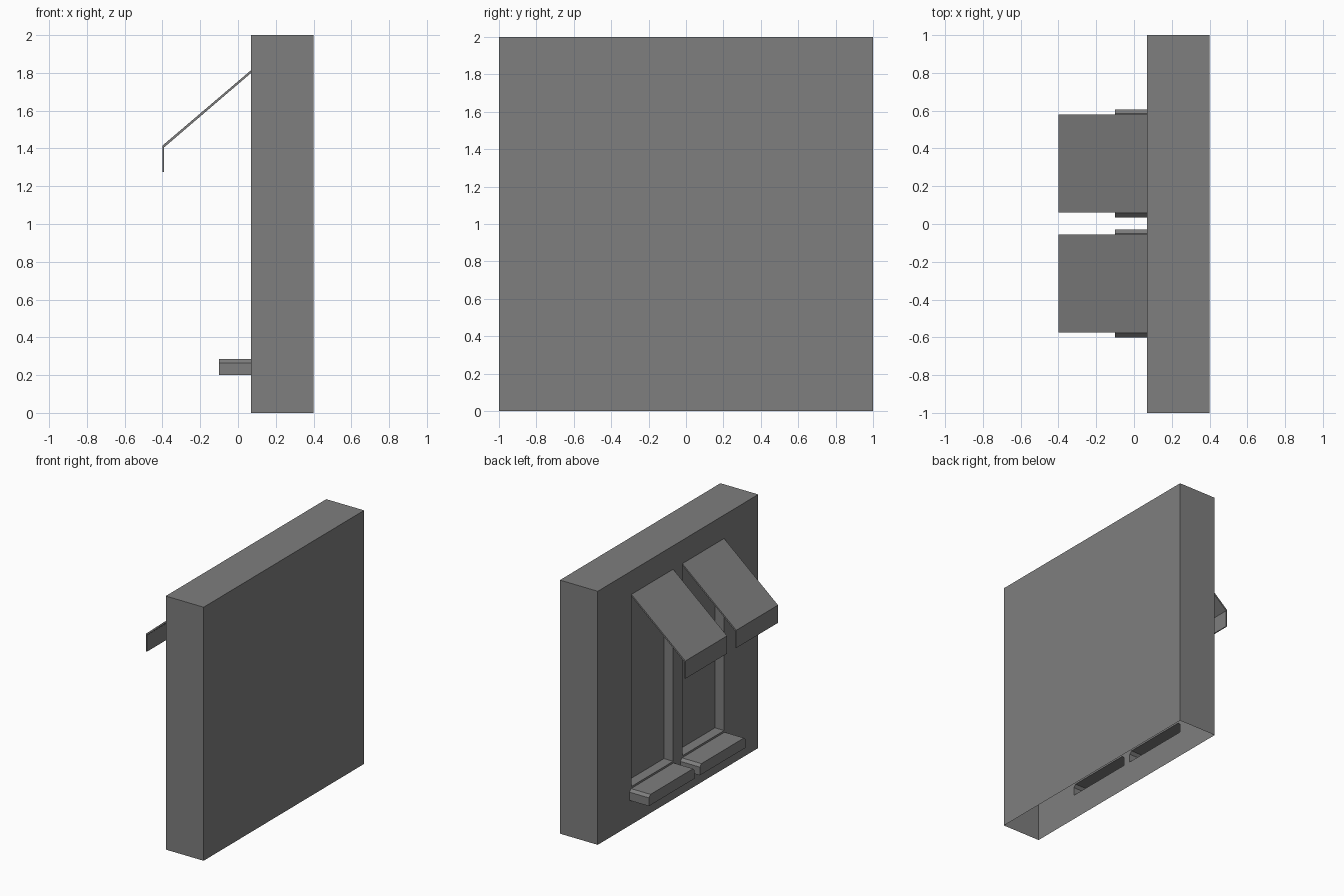
import bpy
import bmesh

if "Cube" in bpy.data.objects:
    bpy.data.objects.remove(bpy.data.objects["Cube"], do_unlink=True)

# One plain grey for every part
GREY = (0.21, 0.21, 0.21, 1)
grey = bpy.data.materials.new("plain_grey")
grey.diffuse_color = GREY
grey.use_nodes = True
grey.node_tree.nodes["Principled BSDF"].inputs["Base Color"].default_value = GREY

WALL_FACE, WALL_REAR, HEIGHT = 0.07, 0.40, 2.0
PANE_X, SILL_X = 0.15, -0.10
CENTRES = {"left": -0.315, "right": 0.32}


def finish(name, bm, flip=False):
    bmesh.ops.recalc_face_normals(bm, faces=bm.faces)
    if flip:
        bmesh.ops.reverse_faces(bm, faces=bm.faces)
    mesh = bpy.data.meshes.new(name)
    bm.to_mesh(mesh)
    bm.free()
    mesh.materials.append(grey)
    obj = bpy.data.objects.new(name, mesh)
    bpy.context.collection.objects.link(obj)
    return obj


def ring(bm, outline, x):
    return [bm.verts.new((x, y, z)) for y, z in outline]


def tray(bm, outline, x0, x1):
    """Walls running from x0 to a closed end at x1, open at x0."""
    a, b = ring(bm, outline, x0), ring(bm, outline, x1)
    n = len(a)
    for i in range(n):
        j = (i + 1) % n
        bm.faces.new((a[i], a[j], b[j], b[i]))
    bm.faces.new(b)
    return a


def rectangle(y0, y1, z0, z1):
    return [(y0, z0), (y1, z0), (y1, z1), (y0, z1)]


def window_outline(c):
    return rectangle(c - 0.26, c + 0.26, 0.30, 1.80)


def sill_outline(c):
    # Small chamfers along the upper end corners
    h, low, mid, top, cut = 0.285, 0.20, 0.265, 0.285, 0.02
    return [(c - h, low), (c + h, low), (c + h, mid),
            (c + h - cut, top), (c - h + cut, top), (c - h, mid)]


# Hollow wall, open underneath, with openings in the window side
bm = bmesh.new()
outer = tray(bm, rectangle(-1, 1, 0, HEIGHT), WALL_FACE, WALL_REAR)
underside = [f for f in bm.faces if all(v.co.z < 0.001 for v in f.verts)]
bmesh.ops.delete(bm, geom=underside, context="FACES_ONLY")
loops = [outer]
for c in CENTRES.values():
    loops += [ring(bm, window_outline(c), WALL_FACE),
              ring(bm, sill_outline(c), WALL_FACE)]
edges = []
for loop in loops:
    for i, v in enumerate(loop):
        w = loop[(i + 1) % len(loop)]
        edges.append(bm.edges.get((v, w)) or bm.edges.new((v, w)))
bmesh.ops.triangle_fill(bm, edges=edges, use_beauty=True, normal=(-1, 0, 0))
finish("wall", bm)

for side, c in CENTRES.items():
    # Recessed window
    bm = bmesh.new()
    tray(bm, window_outline(c), WALL_FACE, PANE_X)
    finish(side + "_window_recess", bm, flip=True)

    # Hollow sill, open into the wall
    bm = bmesh.new()
    tray(bm, sill_outline(c), WALL_FACE, SILL_X)
    finish(side + "_window_sill", bm)

    # Thin sloping awning with a hanging front flap
    bm = bmesh.new()
    profile = [(0.07, 1.815), (-0.40, 1.415), (-0.40, 1.275),
               (-0.392, 1.275), (-0.392, 1.405), (0.07, 1.80)]
    ends = [[bm.verts.new((x, c + s * 0.26, z)) for x, z in profile] for s in (-1, 1)]
    for i in range(len(profile)):
        j = (i + 1) % len(profile)
        bm.faces.new((ends[0][i], ends[0][j], ends[1][j], ends[1][i]))
    for end in ends:
        bm.faces.new(end)
    finish(side + "_awning", bm)
